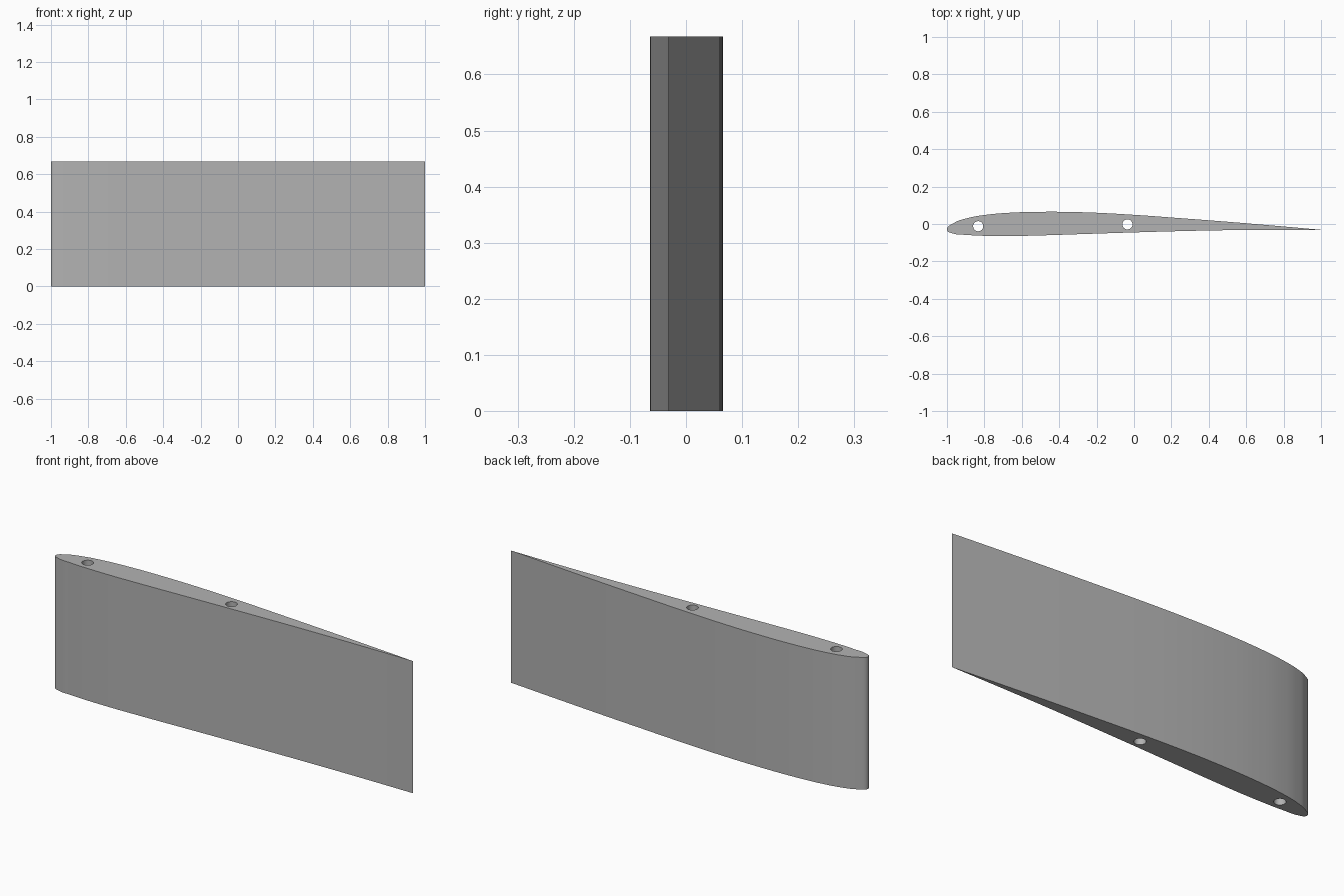
import bpy
from math import sin, cos, tau, radians

cube = bpy.data.objects.get("Cube")
if cube:
    bpy.data.objects.remove(cube, do_unlink=True)

HEIGHT = 0.668
HOLE_RADIUS = 0.027
HOLES = [(-0.833, -0.012), (-0.035, -0.002)]

# Aerofoil section: trailing edge, over the top, round the nose, back below
TRAILING = [(1, -0.031)]
UPPER = [(0.75, -0.009), (0.5, 0.012), (0.25, 0.031), (0, 0.049),
         (-0.25, 0.062), (-0.47, 0.0655), (-0.65, 0.061), (-0.8, 0.048),
         (-0.9, 0.029), (-0.96, 0.007)]
NOSE = [(-1, -0.031)]
LOWER = [(-0.97, -0.05), (-0.9, -0.058), (-0.7, -0.0645), (-0.5, -0.061),
         (-0.25, -0.053), (0, -0.045), (0.25, -0.038), (0.5, -0.033),
         (0.75, -0.031)]

grey = bpy.data.materials.new("light_grey")
grey.use_nodes = True
grey.diffuse_color = (0.45, 0.45, 0.45, 1)
grey.node_tree.nodes["Principled BSDF"].inputs["Base Color"].default_value = grey.diffuse_color

# Filled flat curve, extruded along z; inner loops become through holes
curve = bpy.data.curves.new("wing_section", "CURVE")
curve.dimensions = "2D"
curve.fill_mode = "BOTH"
curve.extrude = HEIGHT / 2
curve.resolution_u = 6
curve.materials.append(grey)

outline = TRAILING + UPPER + NOSE + LOWER
section = curve.splines.new("BEZIER")
section.bezier_points.add(len(outline) - 1)
section.use_cyclic_u = True
for i, (point, (x, y)) in enumerate(zip(section.bezier_points, outline)):
    point.co = (x, y, 0)
    kind = "VECTOR" if i == 0 else "AUTO"
    point.handle_left_type = point.handle_right_type = kind

# Spar holes
for cx, cy in HOLES:
    ring = curve.splines.new("POLY")
    ring.points.add(31)
    ring.use_cyclic_u = True
    for i, point in enumerate(ring.points):
        a = tau * i / 32
        point.co = (cx + HOLE_RADIUS * cos(a), cy + HOLE_RADIUS * sin(a), 0, 1)

wing = bpy.data.objects.new("wing_section", curve)
wing.location.z = HEIGHT / 2
bpy.context.collection.objects.link(wing)

# Turn into a mesh with smooth skin and crisp ends
bpy.ops.object.select_all(action="DESELECT")
wing.select_set(True)
bpy.context.view_layer.objects.active = wing
bpy.ops.object.convert(target="MESH")
bpy.ops.object.shade_smooth_by_angle(angle=radians(30))
